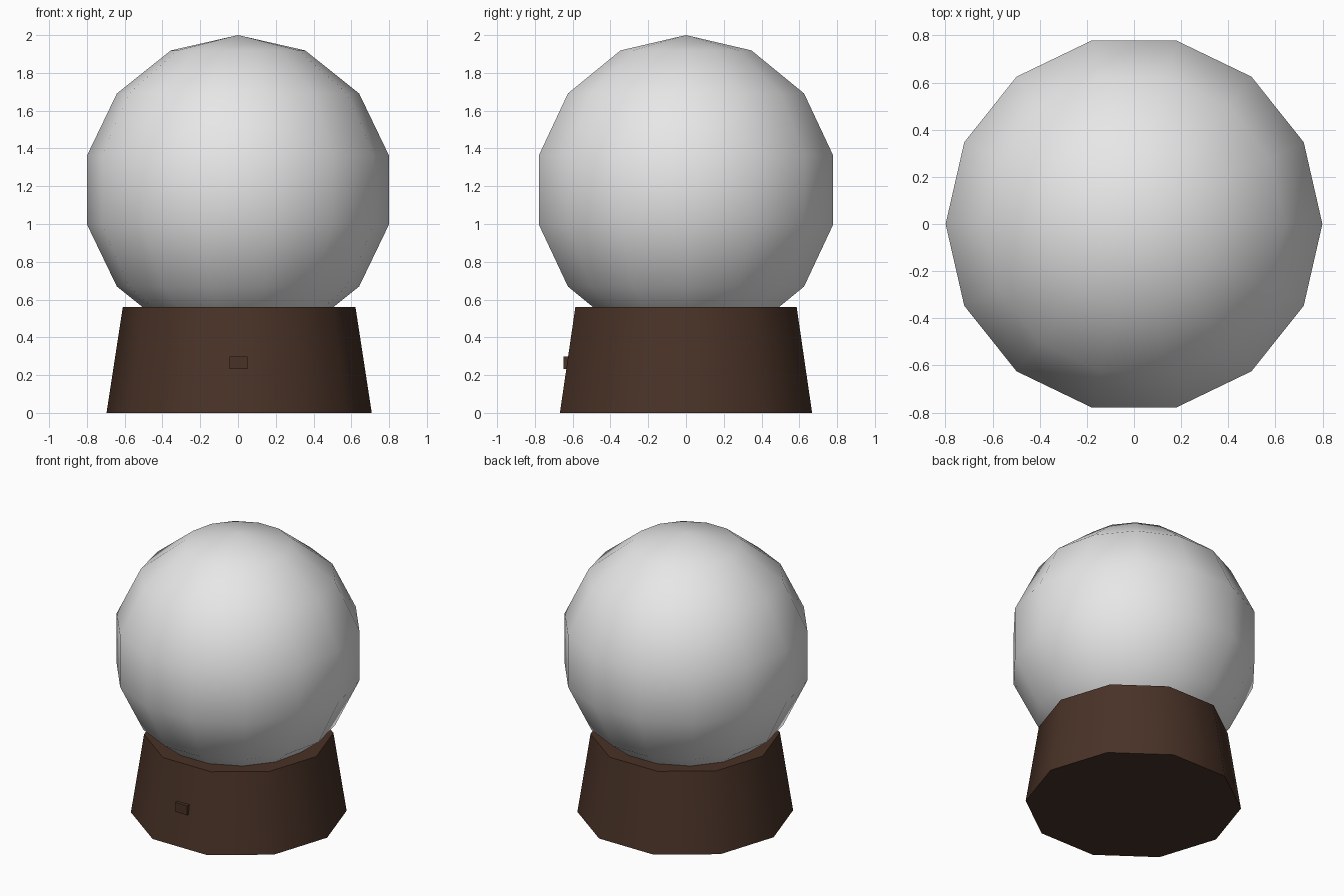
import bpy
from math import radians

if "Cube" in bpy.data.objects:
    bpy.data.objects.remove(bpy.data.objects["Cube"])


def material(name, rgb):
    mat = bpy.data.materials.new(name)
    mat.diffuse_color = (*rgb, 1)
    mat.use_nodes = True
    mat.node_tree.nodes["Principled BSDF"].inputs["Base Color"].default_value = mat.diffuse_color
    return mat


def finish(name, mat, angle=None):
    ob = bpy.context.object
    ob.name = name
    ob.data.materials.append(mat)
    bpy.ops.object.transform_apply(location=False, rotation=True, scale=True)
    if angle:
        bpy.ops.object.shade_smooth_by_angle(angle=radians(angle))
    return ob


glass = material("pale glass", (0.8, 0.8, 0.8))
wood = material("dark brown wood", (0.066, 0.032, 0.02))

# Low-poly globe, with a corner pointing to the front
bpy.ops.mesh.primitive_uv_sphere_add(segments=14, ring_count=7, radius=0.82,
                                     location=(0, 0, 1.18),
                                     rotation=(0, 0, radians(90)))
finish("globe", glass, 60)

# Tapered ten-sided base, corners on the x axis
bpy.ops.mesh.primitive_cone_add(vertices=10, radius1=0.702, radius2=0.616,
                                depth=0.56, location=(0.006, 0, 0.28),
                                rotation=(0, 0, radians(18)))
base = bpy.context.object
# turn so that a corner lies on +x (the primitive starts with one on +y)
base.rotation_euler.z = radians(90)
finish("base", wood, 45)

# Small switch on the front of the base
bpy.ops.mesh.primitive_cube_add(size=1, location=(0.003, -0.613, 0.266))
bpy.context.object.scale = (0.095, 0.07, 0.067)
finish("switch", wood)
